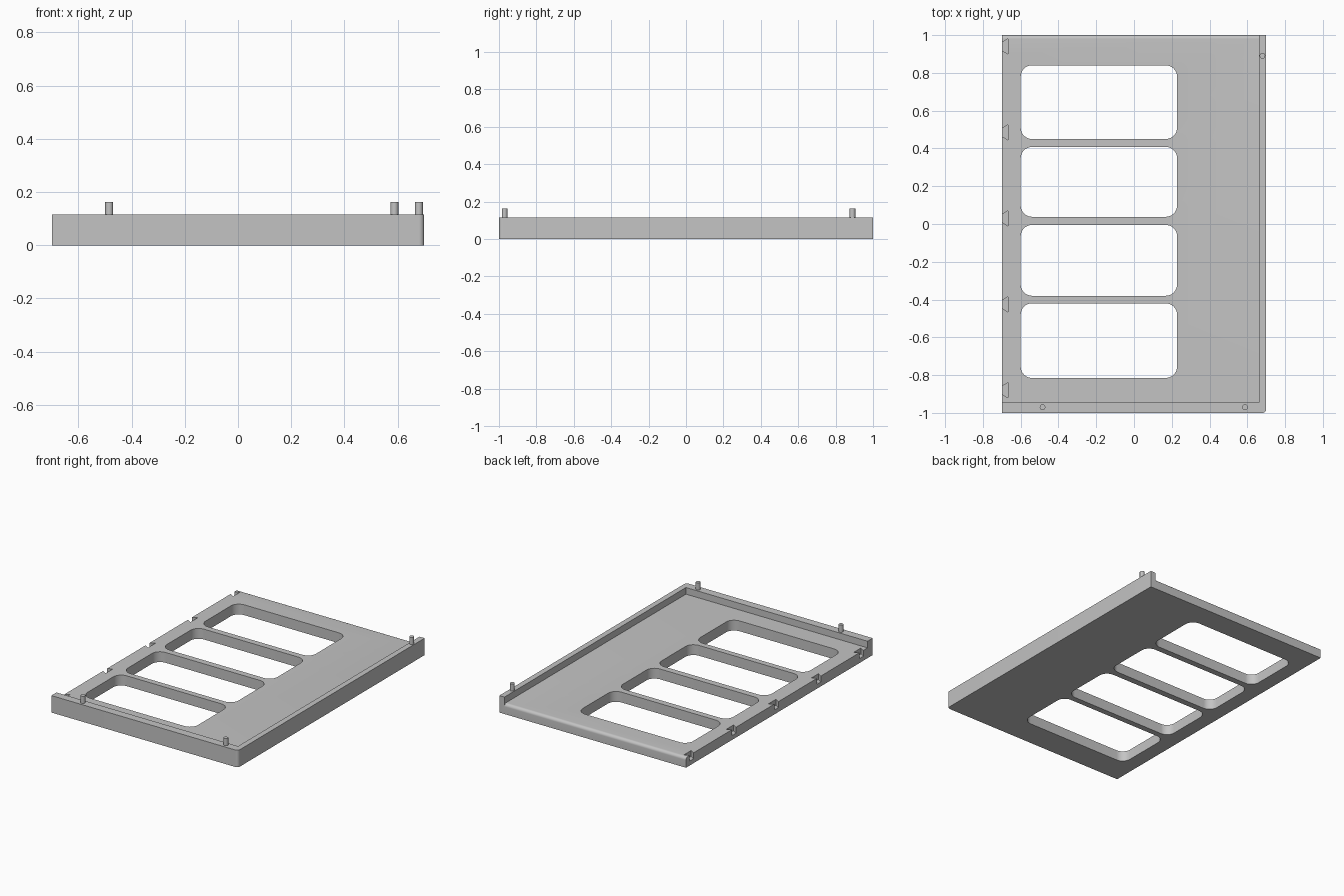
import bpy, bmesh
from math import cos, sin, pi, radians
from mathutils import Vector

cube = bpy.data.objects.get("Cube")
if cube:
    bpy.data.objects.remove(cube, do_unlink=True)

FLOOR, TOP, PEG_TOP = 0.07, 0.115, 0.163
HALF_X, HALF_Y = 0.70, 1.0
RIM_X, RIM_Y = 0.662, -0.945      # inner faces of the raised rims
EDGE_R = 0.02

grey = bpy.data.materials.new("light grey plastic")
grey.use_nodes = True
colour = (0.55, 0.55, 0.55, 1)
grey.diffuse_color = colour
grey.node_tree.nodes["Principled BSDF"].inputs["Base Color"].default_value = colour


def arc(cx, cy, r, start, end, steps=8):
    return [(cx + r * cos(radians(start + (end - start) * i / steps)),
             cy + r * sin(radians(start + (end - start) * i / steps)))
            for i in range(steps + 1)]


def rounded_rect(x0, x1, y0, y1, r):
    return (arc(x1 - r, y0 + r, r, -90, 0) + arc(x1 - r, y1 - r, r, 0, 90)
            + arc(x0 + r, y1 - r, r, 90, 180) + arc(x0 + r, y0 + r, r, 180, 270))


def prism(name, outline, lo, hi, axis="z"):
    """Extrude an outline along z, or a (y, z) outline along x."""
    def place(p):
        return (p[0], p[1], lo) if axis == "z" else (lo, p[0], p[1])
    bm = bmesh.new()
    face = bm.faces.new([bm.verts.new(place(p)) for p in outline])
    new = bmesh.ops.extrude_face_region(bm, geom=[face])["geom"]
    shift = Vector((0, 0, hi - lo)) if axis == "z" else Vector((hi - lo, 0, 0))
    bmesh.ops.translate(bm, vec=shift,
                        verts=[g for g in new if isinstance(g, bmesh.types.BMVert)])
    bmesh.ops.recalc_face_normals(bm, faces=bm.faces)
    mesh = bpy.data.meshes.new(name)
    bm.to_mesh(mesh)
    bm.free()
    obj = bpy.data.objects.new(name, mesh)
    mesh.materials.append(grey)
    bpy.context.collection.objects.link(obj)
    return obj


def smooth(obj):
    bpy.ops.object.select_all(action="DESELECT")
    obj.select_set(True)
    bpy.context.view_layer.objects.active = obj
    bpy.ops.object.shade_smooth_by_angle(angle=radians(30))


# Solid tray block with one rounded corner
tray = prism("tray", [(-HALF_X, -HALF_Y)]
             + arc(HALF_X - EDGE_R, EDGE_R - HALF_Y, EDGE_R, -90, 0)
             + [(HALF_X, HALF_Y), (-HALF_X, HALF_Y)], 0, TOP)

# Recess that leaves the front and side rims and rounds the back edge
cutters = [prism("recess_cutter", [(RIM_Y, FLOOR)]
                 + arc(HALF_Y - EDGE_R, FLOOR - EDGE_R, EDGE_R, 90, 0)
                 + [(1.1, FLOOR - EDGE_R), (1.1, 0.2), (RIM_Y, 0.2)],
                 -0.8, RIM_X, axis="x")]

# Four rounded openings
for y0, y1 in [(-0.815, -0.42), (-0.38, -0.005), (0.038, 0.408), (0.45, 0.84)]:
    cutters.append(prism("opening_cutter", rounded_rect(-0.6, 0.228, y0, y1, 0.06),
                         -0.1, 0.2))

# Five blind dovetail notches along the open side
for i in range(5):
    y = -0.88 + i * 0.455
    cutters.append(prism("notch_cutter", [
        (-0.72, y - 0.02), (-HALF_X, y - 0.02), (-0.668, y - 0.04),
        (-0.668, y + 0.04), (-HALF_X, y + 0.02), (-0.72, y + 0.02)], 0.03, 0.2))

for cutter in cutters:
    cutter.hide_render = True
    mod = tray.modifiers.new(cutter.name, "BOOLEAN")
    mod.operation = "DIFFERENCE"
    mod.solver = "EXACT"
    mod.object = cutter

# Bake the cuts and drop the cutters
graph = bpy.context.evaluated_depsgraph_get()
baked = bpy.data.meshes.new_from_object(tray.evaluated_get(graph))
tray.modifiers.clear()
tray.data = baked
for cutter in cutters:
    bpy.data.objects.remove(cutter, do_unlink=True)
smooth(tray)

# Locating pegs on the rims
for name, x, y in [("front_right_peg", -0.484, -0.97),
                   ("front_left_peg", 0.588, -0.97),
                   ("side_peg", 0.68, 0.89)]:
    peg = prism(name, arc(x, y, 0.015, 0, 360, 24)[:-1], TOP - 0.01, PEG_TOP)
    smooth(peg)
